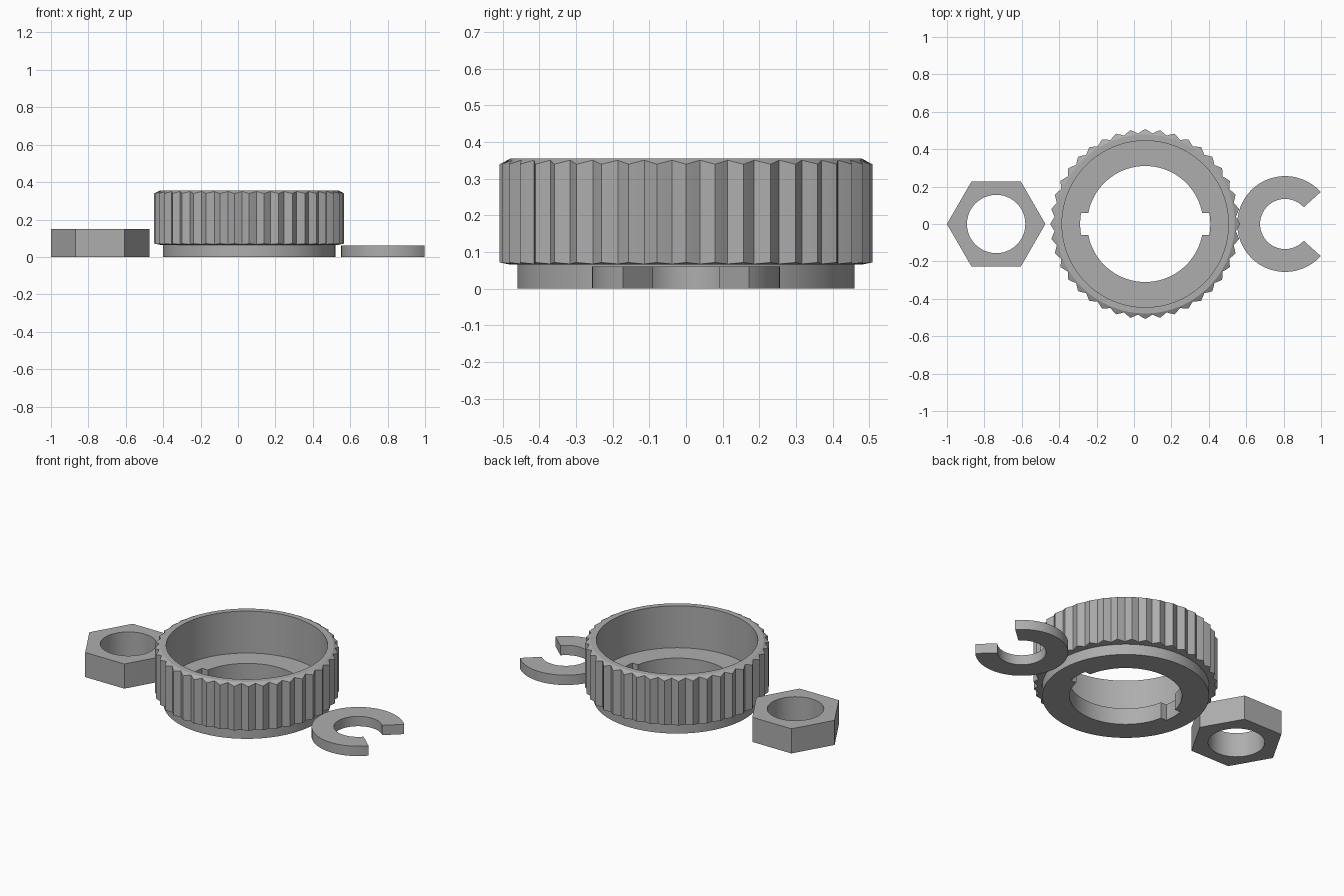
import bpy, bmesh
from math import sin, cos, pi, asin, radians

if "Cube" in bpy.data.objects:
    bpy.data.objects.remove(bpy.data.objects["Cube"])

grey = bpy.data.materials.new("plain grey")
grey.use_nodes = True
colour = (0.42, 0.42, 0.42, 1)
grey.diffuse_color = colour
grey.node_tree.nodes["Principled BSDF"].inputs["Base Color"].default_value = colour


def ring_solid(name, centre_x, steps, section, start=0.0, sweep=2 * pi):
    """Sweep a closed section round z. Each section point maps (index, angle) to (angle, radius, z)."""
    closed = abs(sweep - 2 * pi) < 1e-6
    bm = bmesh.new()
    loops = []
    for i in range(steps if closed else steps + 1):
        a = start + sweep * i / steps
        loop = []
        for point in section:
            t, r, z = point(i, a)
            loop.append(bm.verts.new((r * cos(t), r * sin(t), z)))
        loops.append(loop)
    m = len(section)
    for i in range(steps):
        p, q = loops[i], loops[(i + 1) % len(loops)]
        for j in range(m):
            k = (j + 1) % m
            bm.faces.new((p[j], q[j], q[k], p[k]))
    if not closed:
        bm.faces.new(loops[0])
        bm.faces.new(loops[-1])
    bmesh.ops.recalc_face_normals(bm, faces=bm.faces)
    mesh = bpy.data.meshes.new(name)
    bm.to_mesh(mesh)
    bm.free()
    obj = bpy.data.objects.new(name, mesh)
    obj.location.x = centre_x
    mesh.materials.append(grey)
    bpy.context.collection.objects.link(obj)
    bpy.ops.object.select_all(action='DESELECT')
    obj.select_set(True)
    bpy.context.view_layer.objects.active = obj
    bpy.ops.object.shade_smooth_by_angle(angle=radians(20))
    return obj


def circle(r, z):
    return lambda i, a: (a, r, z)


# Knurled collar: 40 pointed teeth, four steps to each tooth
TEETH = 40
STEPS = TEETH * 4
PEAK, VALLEY = 0.508, 0.486


def knurl(z_peak, z_valley):
    def point(i, a):
        f = abs((i + 2) % 4 - 2) / 2      # 0 on a peak, 1 in a valley
        return a, PEAK + (VALLEY - PEAK) * f, z_peak + (z_valley - z_peak) * f
    return point


# Bore with two opposite keyways
BORE, KEY_RADIUS, KEY_HALF = 0.31, 0.348, 0.06


def keyed_bore(z):
    def point(i, a):
        half = STEPS // 2
        k = (i + half // 2) % half - half // 2   # steps from nearest keyway centre
        middle = a - k * 2 * pi / STEPS
        side = 1 if k > 0 else -1
        if abs(k) < 4:
            return a, KEY_RADIUS, z
        if abs(k) == 4:
            return middle + side * asin(KEY_HALF / KEY_RADIUS), KEY_RADIUS, z
        if abs(k) == 5:
            return middle + side * asin(KEY_HALF / BORE), BORE, z
        return a, BORE, z
    return point


ring_solid("knurled_collar", 0.06, STEPS, [
    keyed_bore(0), circle(0.46, 0), circle(0.46, 0.065),
    circle(0.478, 0.065), knurl(0.071, 0.067),
    knurl(0.339, 0.35), circle(0.478, 0.355),
    circle(0.445, 0.355), circle(0.445, 0.10), keyed_bore(0.10)])


# Hexagonal nut with a round hole
def hexagon(z):
    return lambda i, a: (a, 0.228 / cos(a % (pi / 3) - pi / 6) if i % 8 else 0.263, z)


ring_solid("hex_nut", -0.737, 48, [
    circle(0.156, 0), hexagon(0), hexagon(0.15), circle(0.156, 0.15)])

# Open retaining clip with its gap towards +x
GAP = radians(42)
ring_solid("open_clip", 0.808, 64, [
    circle(0.134, 0), circle(0.256, 0), circle(0.256, 0.06), circle(0.134, 0.06)],
    start=GAP, sweep=2 * pi - 2 * GAP)
